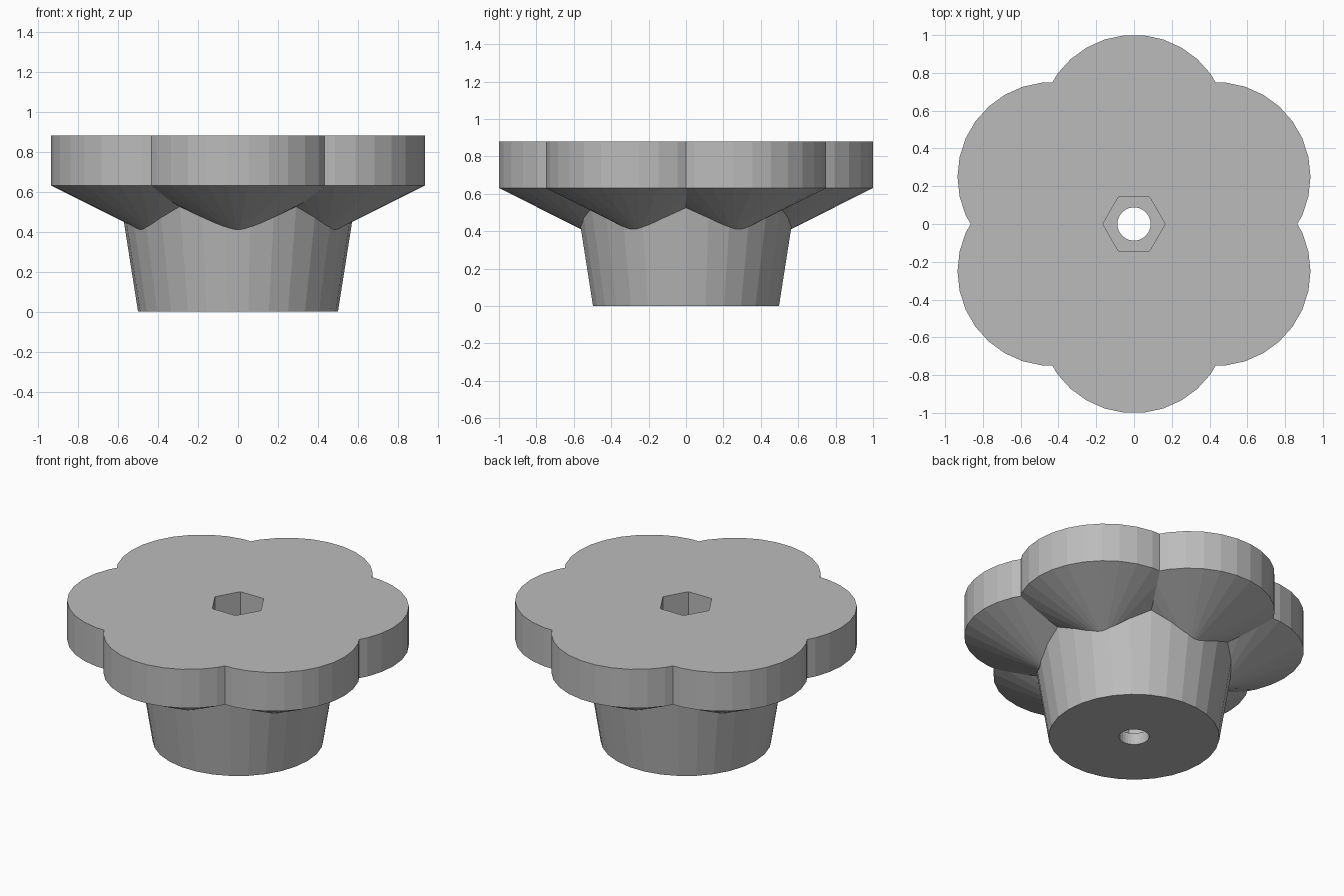
import bpy
import bmesh
import math
from mathutils import Matrix, Vector

cube = bpy.data.objects.get("Cube")
if cube:
    bpy.data.objects.remove(cube, do_unlink=True)

HEIGHT, RIM_Z, LOBE_R, LOBES, SIDES = 0.88, 0.63, 0.5014, 6, 30

grey = bpy.data.materials.new("grey plastic")
grey.use_nodes = True
colour = (0.5, 0.5, 0.5, 1)
grey.diffuse_color = colour
grey.node_tree.nodes["Principled BSDF"].inputs["Base Color"].default_value = colour


def turned(name, profile, sides, centre=(0, 0)):
    """Closed solid from (radius, z) rings; a zero radius makes a tip."""
    bm = bmesh.new()
    rings = []
    for r, z in profile:
        count = sides if r else 1
        rings.append([bm.verts.new((centre[0] + r * math.cos(math.tau * i / sides),
                                    centre[1] + r * math.sin(math.tau * i / sides), z))
                      for i in range(count)])
    for low, high in zip(rings, rings[1:]):
        for i in range(sides):
            j = (i + 1) % sides
            corners = [low[i], low[j]] if len(low) > 1 else [low[0]]
            bm.faces.new(corners + [high[j], high[i]])
    for ring in (rings[0], rings[-1]):
        if len(ring) > 1:
            bm.faces.new(ring)
    bmesh.ops.recalc_face_normals(bm, faces=bm.faces)
    mesh = bpy.data.meshes.new(name)
    bm.to_mesh(mesh)
    bm.free()
    mesh.materials.append(grey)
    obj = bpy.data.objects.new(name, mesh)
    bpy.context.collection.objects.link(obj)
    return obj


def combine(target, tool, operation):
    mod = target.modifiers.new(tool.name, "BOOLEAN")
    mod.operation, mod.solver, mod.object = operation, "EXACT", tool
    bpy.context.view_layer.objects.active = target
    bpy.ops.object.modifier_apply(modifier=mod.name)
    bpy.data.objects.remove(tool, do_unlink=True)


# Tapered hub
knob = turned("knob", [(0.5, 0), (0.626, 0.8)], SIDES)

# Six round lobes with cone-shaped undersides
for k in range(LOBES):
    a = math.radians(30 + 60 * k)
    lobe = turned("lobe", [(0, RIM_Z - 0.25), (LOBE_R, RIM_Z), (LOBE_R, HEIGHT)],
                  SIDES, (0.5 * math.cos(a), 0.5 * math.sin(a)))
    combine(knob, lobe, "UNION")

# Deep hexagonal socket and the round bolt hole through its floor
combine(knob, turned("hex_socket", [(0.165, 0.075), (0.165, 1)], 6), "DIFFERENCE")
combine(knob, turned("bolt_hole", [(0.088, -0.1), (0.088, 0.3)], SIDES), "DIFFERENCE")
